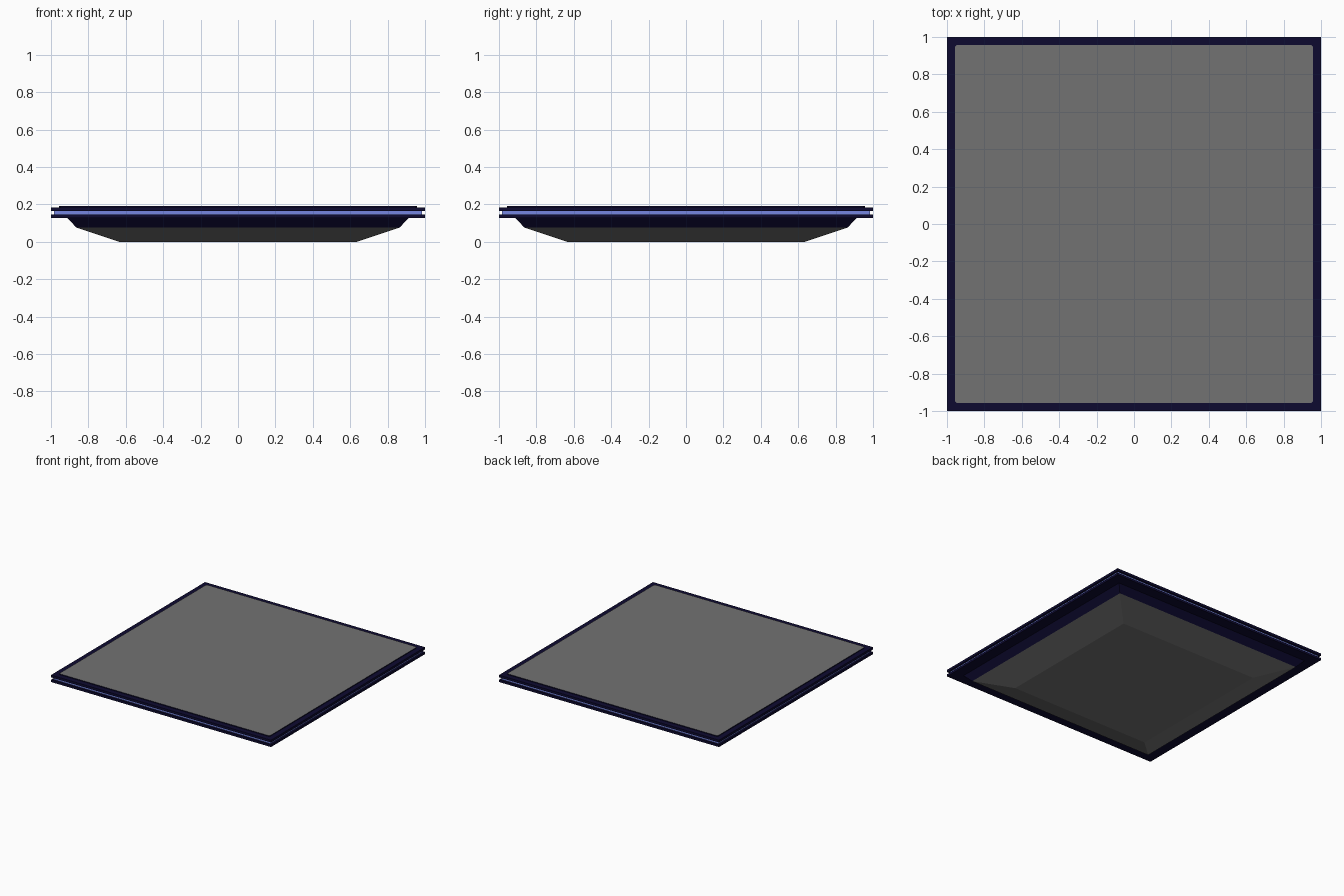
import bpy, bmesh

if "Cube" in bpy.data.objects:
    bpy.data.objects.remove(bpy.data.objects["Cube"])


def material(name, rgb):
    m = bpy.data.materials.new(name)
    m.diffuse_color = (*rgb, 1.0)
    m.use_nodes = True
    m.node_tree.nodes["Principled BSDF"].inputs["Base Color"].default_value = m.diffuse_color
    return m


navy = material("dark navy", (0.004, 0.003, 0.030))
gray = material("mid gray", (0.17, 0.17, 0.17))
blue = material("light blue", (0.18, 0.24, 0.75))


def square_loft(name, rings, mats, corner=0.0, pick=None):
    """Stack square rings given as (half width, z) and cap both ends."""
    bm = bmesh.new()
    loops = []
    for h, z in rings:
        if corner:
            c = h - corner
            pts = [(-c, -h), (c, -h), (h, -c), (h, c),
                   (c, h), (-c, h), (-h, c), (-h, -c)]
        else:
            pts = [(-h, -h), (h, -h), (h, h), (-h, h)]
        loops.append([bm.verts.new((x, y, z)) for x, y in pts])
    n = len(loops[0])
    for a, b in zip(loops, loops[1:]):
        for i in range(n):
            j = (i + 1) % n
            bm.faces.new((a[i], a[j], b[j], b[i]))
    bm.faces.new(loops[0][::-1])
    bm.faces.new(loops[-1])
    bmesh.ops.recalc_face_normals(bm, faces=bm.faces)
    if pick:
        for f in bm.faces:
            f.material_index = pick(f)
    me = bpy.data.meshes.new(name)
    bm.to_mesh(me)
    bm.free()
    for m in mats:
        me.materials.append(m)
    ob = bpy.data.objects.new(name, me)
    bpy.context.collection.objects.link(ob)
    return ob


# Sloped underside: gray tray below, navy collar above
square_loft("underside_tray", [(0.635, 0.0), (0.865, 0.077), (0.912, 0.128)],
            [gray, navy],
            pick=lambda f: 1 if f.calc_center_median().z > 0.08 else 0)

# Two square rims with a glowing strip recessed between them
square_loft("lower_rim", [(1.0, 0.128), (1.0, 0.146)], [navy])
square_loft("light_strip", [(0.984, 0.146), (0.984, 0.166)], [blue])
square_loft("upper_rim", [(1.0, 0.166), (1.0, 0.185)], [navy])

# Raised top panel with navy edge and gray surface
square_loft("top_panel", [(0.957, 0.185), (0.957, 0.192)], [navy, gray],
            corner=0.008,
            pick=lambda f: 1 if f.normal.z > 0.5 else 0)
